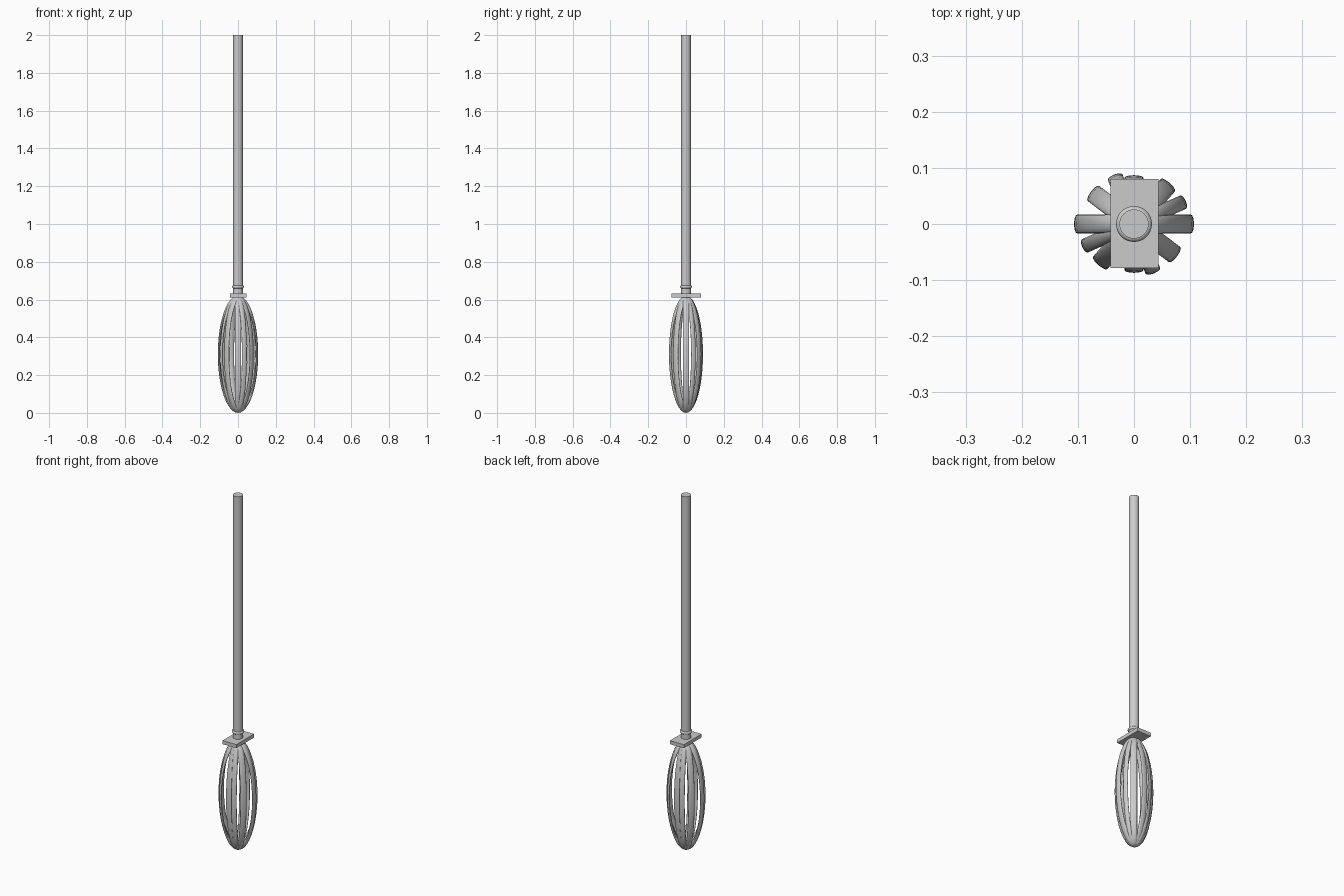
import bpy, math

if "Cube" in bpy.data.objects:
    bpy.data.objects.remove(bpy.data.objects["Cube"])

def smooth(ob):
    bpy.ops.object.shade_smooth_by_angle(angle=math.radians(40))

# handle
bpy.ops.mesh.primitive_cylinder_add(vertices=32, radius=0.026, depth=1.38, location=(0, 0, 1.31))
handle = bpy.context.object
handle.name = "handle"
smooth(handle)

# collar ring around the handle
bpy.ops.mesh.primitive_torus_add(major_radius=0.024, minor_radius=0.008, major_segments=32,
                                 minor_segments=12, location=(0, 0, 0.667))
collar = bpy.context.object
collar.name = "collar_ring"
smooth(collar)

# rectangular guard plate
bpy.ops.mesh.primitive_cube_add(size=1, location=(0.001, 0.001, 0.622))
plate = bpy.context.object
plate.name = "guard_plate"
plate.scale = (0.086, 0.158, 0.02)

# whisk loops: squashed rings standing upright, (angle, outer radius, half width)
R, r = 0.294, 0.017
loops = [(0, 0.107, 0.017), (24, 0.101, 0.013), (49, 0.097, 0.017),
         (90, 0.087, 0.017), (112, 0.095, 0.014), (143, 0.096, 0.017)]
for i, (deg, out, w) in enumerate(loops):
    bpy.ops.mesh.primitive_torus_add(major_radius=R, minor_radius=r, major_segments=48,
                                     minor_segments=12)
    loop = bpy.context.object
    loop.name = f"whisk_loop_{i + 1}"
    # ring lies in its local xy plane; local y becomes world z
    loop.scale = (out / (R + r), 1, w / r)
    loop.rotation_euler = (math.pi / 2, 0, math.radians(deg))
    loop.location = (0, 0, 0.311)
    smooth(loop)
